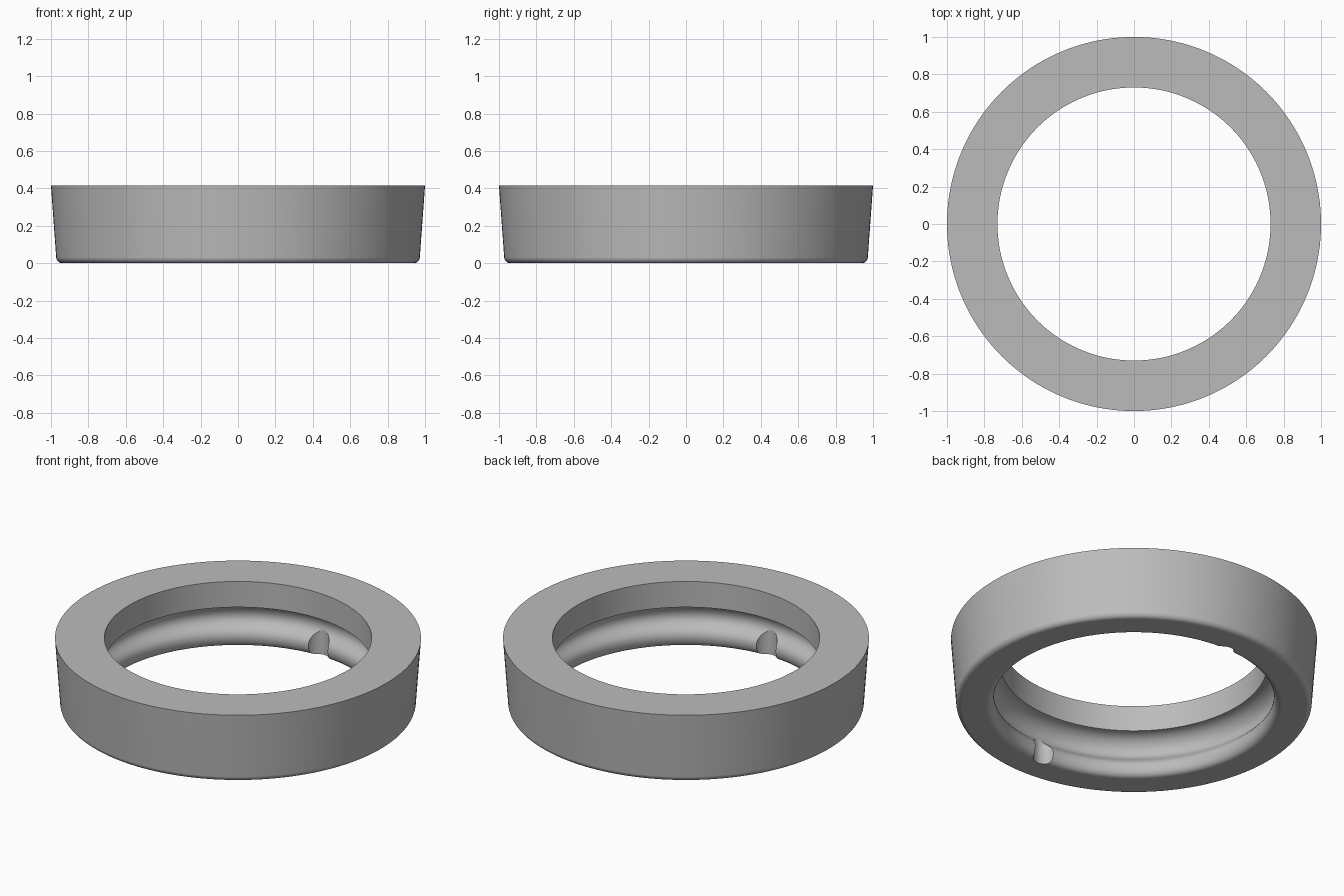
import bpy, bmesh, math
from mathutils import Vector
from mathutils.geometry import interpolate_bezier

cube = bpy.data.objects.get("Cube")
if cube:
    bpy.data.objects.remove(cube)

SEGMENTS = 160
HEIGHT = 0.415

grey = bpy.data.materials.new("plain_grey")
grey.use_nodes = True
colour = (0.5, 0.5, 0.5, 1)
grey.diffuse_color = colour
grey.node_tree.nodes["Principled BSDF"].inputs["Base Color"].default_value = colour


def curve(*points, steps=10):
    """Bezier stretch of the section, given as (radius, height) points."""
    a, b, c, d = (Vector((r, 0, z)) for r, z in points)
    return interpolate_bezier(a, b, c, d, steps)


def lathe(name, section):
    """Revolve a closed section around the z axis."""
    bm = bmesh.new()
    verts = [bm.verts.new(p) for p in section]
    edges = [bm.edges.new((v, verts[i - 1])) for i, v in enumerate(verts)]
    bmesh.ops.spin(bm, geom=verts + edges, cent=(0, 0, 0), axis=(0, 0, 1),
                   angle=math.tau, steps=SEGMENTS, use_merge=True)
    bmesh.ops.remove_doubles(bm, verts=bm.verts, dist=0.0001)
    bmesh.ops.recalc_face_normals(bm, faces=bm.faces)
    mesh = bpy.data.meshes.new(name)
    bm.to_mesh(mesh)
    bm.free()
    obj = bpy.data.objects.new(name, mesh)
    bpy.context.collection.objects.link(obj)
    mesh.materials.append(grey)
    return obj


# Ring section: bore, undercut groove, rounded lip, base, tapered outer wall
section = [Vector((0.73, 0, HEIGHT))]
section += curve((0.73, 0.26), (0.79, 0.26), (0.825, 0.21), (0.825, 0.17))
section += curve((0.825, 0.17), (0.825, 0.12), (0.765, 0.11), (0.765, 0.06))[1:]
section += curve((0.765, 0.06), (0.765, 0.025), (0.78, 0), (0.81, 0))[1:]
section += curve((0.94, 0), (0.957, 0), (0.97, 0.013), (0.972, 0.03))
section.append(Vector((1, 0, HEIGHT)))
ring = lathe("ring_body", section)

# Two opposite round notches through the lower lip into the groove
for side, name in ((-1, "front_notch_cutter"), (1, "back_notch_cutter")):
    bpy.ops.mesh.primitive_cylinder_add(vertices=32, radius=0.065, depth=0.25,
                                        location=(0, side * 0.755, 0.025))
    cutter = bpy.context.object
    cutter.name = name
    cutter.data.materials.append(grey)
    bpy.context.view_layer.objects.active = ring
    mod = ring.modifiers.new("notch", "BOOLEAN")
    mod.operation = "DIFFERENCE"
    mod.solver = "EXACT"
    mod.object = cutter
    bpy.ops.object.modifier_apply(modifier=mod.name)
    bpy.data.objects.remove(cutter)

# Smooth round surfaces, crisp rims
bpy.ops.object.select_all(action="DESELECT")
ring.select_set(True)
bpy.context.view_layer.objects.active = ring
bpy.ops.object.shade_smooth_by_angle(angle=math.radians(35))
weighted = ring.modifiers.new("weighted_normals", "WEIGHTED_NORMAL")
weighted.keep_sharp = True
